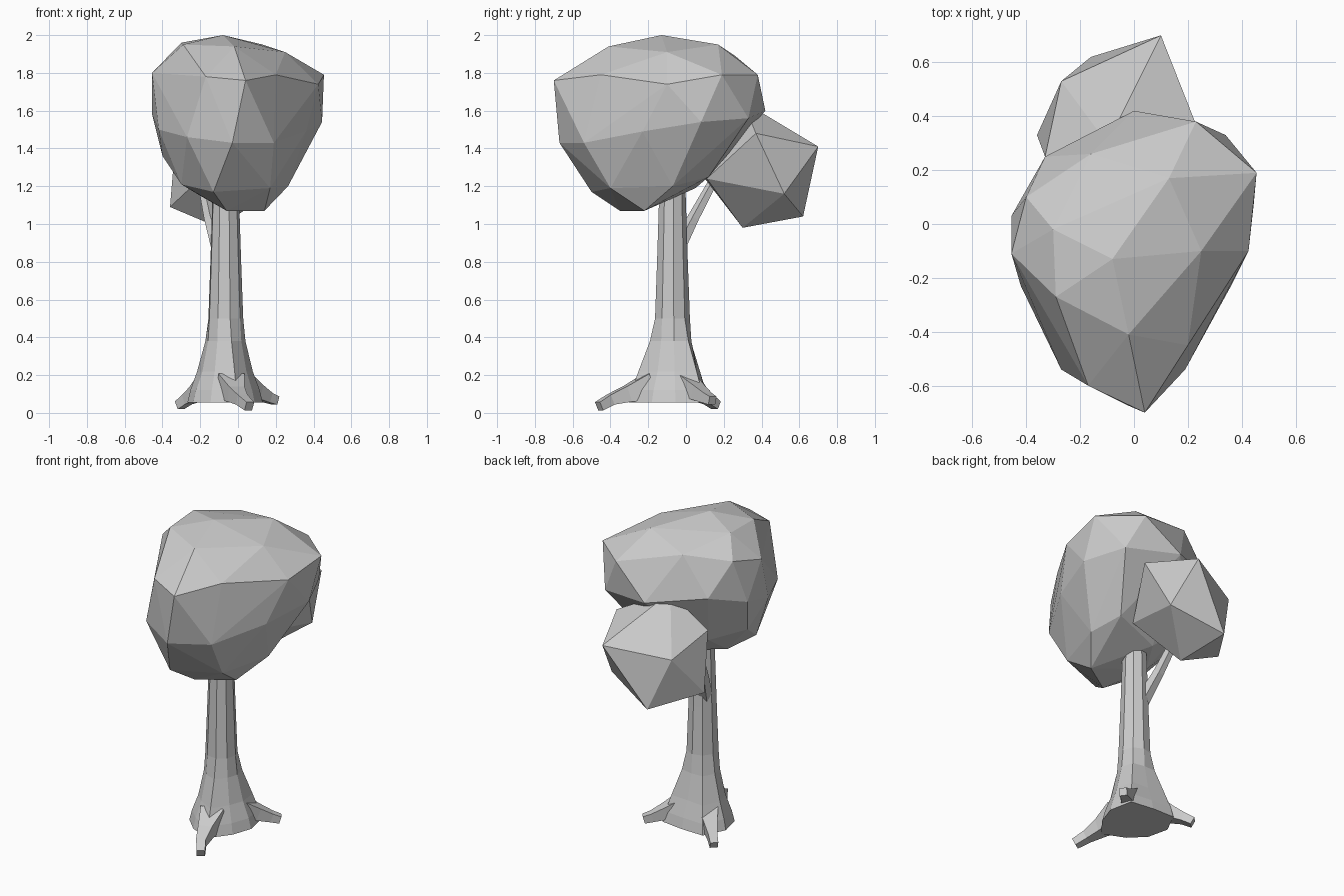
import bpy, bmesh, math
from mathutils import Vector

if "Cube" in bpy.data.objects:
    bpy.data.objects.remove(bpy.data.objects["Cube"])


def finish(bm, name):
    bmesh.ops.recalc_face_normals(bm, faces=bm.faces)
    me = bpy.data.meshes.new(name)
    bm.to_mesh(me)
    bm.free()
    ob = bpy.data.objects.new(name, me)
    bpy.context.collection.objects.link(ob)
    return ob


def skin(bm, rings):
    """Bridge equal rings of verts and cap both ends."""
    n = len(rings[0])
    for a, b in zip(rings, rings[1:]):
        for i in range(n):
            j = (i + 1) % n
            bm.faces.new((a[i], a[j], b[j], b[i]))
    bm.faces.new(rings[0][::-1])
    bm.faces.new(rings[-1])


def tube(name, path, sides):
    """Tapered tube; path items are (x, y, z, radius)."""
    bm = bmesh.new()
    pts = [Vector(p[:3]) for p in path]
    rings = []
    for k, p in enumerate(pts):
        t = (pts[min(k + 1, len(pts) - 1)] - pts[max(k - 1, 0)]).normalized()
        u = t.cross(Vector((0, 0, 1))).normalized()
        v = u.cross(t)
        ring = []
        for i in range(sides):
            a = 2 * math.pi * (i + 0.5) / sides
            ring.append(bm.verts.new(p + path[k][3] * (math.cos(a) * u + math.sin(a) * v)))
        rings.append(ring)
    skin(bm, rings)
    return finish(bm, name)


def foliage(name, layers):
    """Faceted leaf mass: the hull of a few layers of points."""
    bm = bmesh.new()
    for layer in layers:
        for p in layer:
            bm.verts.new(p)
    res = bmesh.ops.convex_hull(bm, input=bm.verts)
    junk = [g for g in res["geom_interior"] if isinstance(g, bmesh.types.BMVert)]
    bmesh.ops.delete(bm, geom=list(set(junk)), context='VERTS')
    return finish(bm, name)


# Trunk: nine-sided, flaring towards three root directions
root_dirs = [math.radians(a) for a in (-75, 38, 137)]
bm = bmesh.new()
rings = []
for z, r, lobe in ((.055, .188, .05), (.12, .172, .05), (.22, .135, .05), (.38, .102, .02),
                   (.5, .094, 0), (.8, .083, 0), (1.2, .07, 0)):
    ring = []
    for i in range(9):
        a = 2 * math.pi * i / 9 + math.radians(-75)
        near = max(math.cos(a - d) for d in root_dirs)
        rr = r + lobe * max(0, near - .8) / .2
        ring.append(bm.verts.new((-.066 + rr * math.cos(a), -.073 + rr * math.sin(a), z)))
    rings.append(ring)
skin(bm, rings)
finish(bm, "trunk")

# Roots
tube("front_root", [(-.04, -.19, .14, .1), (-.01, -.31, .1, .06),
                    (.02, -.4, .07, .04), (.06, -.46, .035, .034)], 4)
tube("right_root", [(.02, -.01, .15, .085), (.1, .06, .11, .055),
                    (.16, .11, .08, .038), (.2, .14, .065, .032)], 4)
tube("left_root", [(-.15, 0, .15, .085), (-.22, .07, .1, .055),
                   (-.27, .12, .07, .038), (-.31, .16, .04, .033)], 4)

# Side branch
tube("branch", [(-.1, -.05, .86, .045), (-.15, .04, 1.03, .033), (-.2, .17, 1.27, .024)], 5)

# Large crown, layers from top to bottom
foliage("large_crown", [
    [(-.08, -.13, 2), (-.3, -.02, 1.96), (-.02, -.41, 1.94), (.25, -.1, 1.91),
     (.13, .17, 1.95), (-.29, -.27, 1.95), (-.16, .26, 1.89), (-.4, .1, 1.85)],
    [(.04, -.7, 1.76), (-.17, -.6, 1.78), (.2, -.45, 1.79), (.425, -.1, 1.74),
     (.455, .19, 1.79), (.23, .38, 1.79), (-.455, -.11, 1.8), (-.33, .25, 1.65)],
    [(0, .42, 1.6), (-.455, .03, 1.58), (-.42, -.23, 1.5), (-.27, -.54, 1.46),
     (-.03, -.67, 1.43), (.19, -.54, 1.43), (.36, -.23, 1.49), (.445, .08, 1.54), (.34, .33, 1.56)],
    [(-.4, -.05, 1.36), (-.13, -.5, 1.17), (.17, -.4, 1.19), (.265, -.07, 1.2),
     (-.3, -.28, 1.21), (-.1, .05, 1.19), (.2, .12, 1.25), (-.25, .13, 1.32)],
    [(-.06, -.35, 1.07), (.14, -.22, 1.07), (-.2, -.13, 1.15)]])

# Small crown at the back
foliage("small_crown", [
    [(-.1, .3, 1.65), (.23, .37, 1.48), (-.33, .25, 1.45), (.1, .7, 1.41), (-.27, .53, 1.35)],
    [(.1, .11, 1.24), (-.2, .1, 1.24), (.16, .52, 1.16),
     (-.36, .33, 1.09), (-.16, .62, 1.04), (-.1, .3, .98)]])
